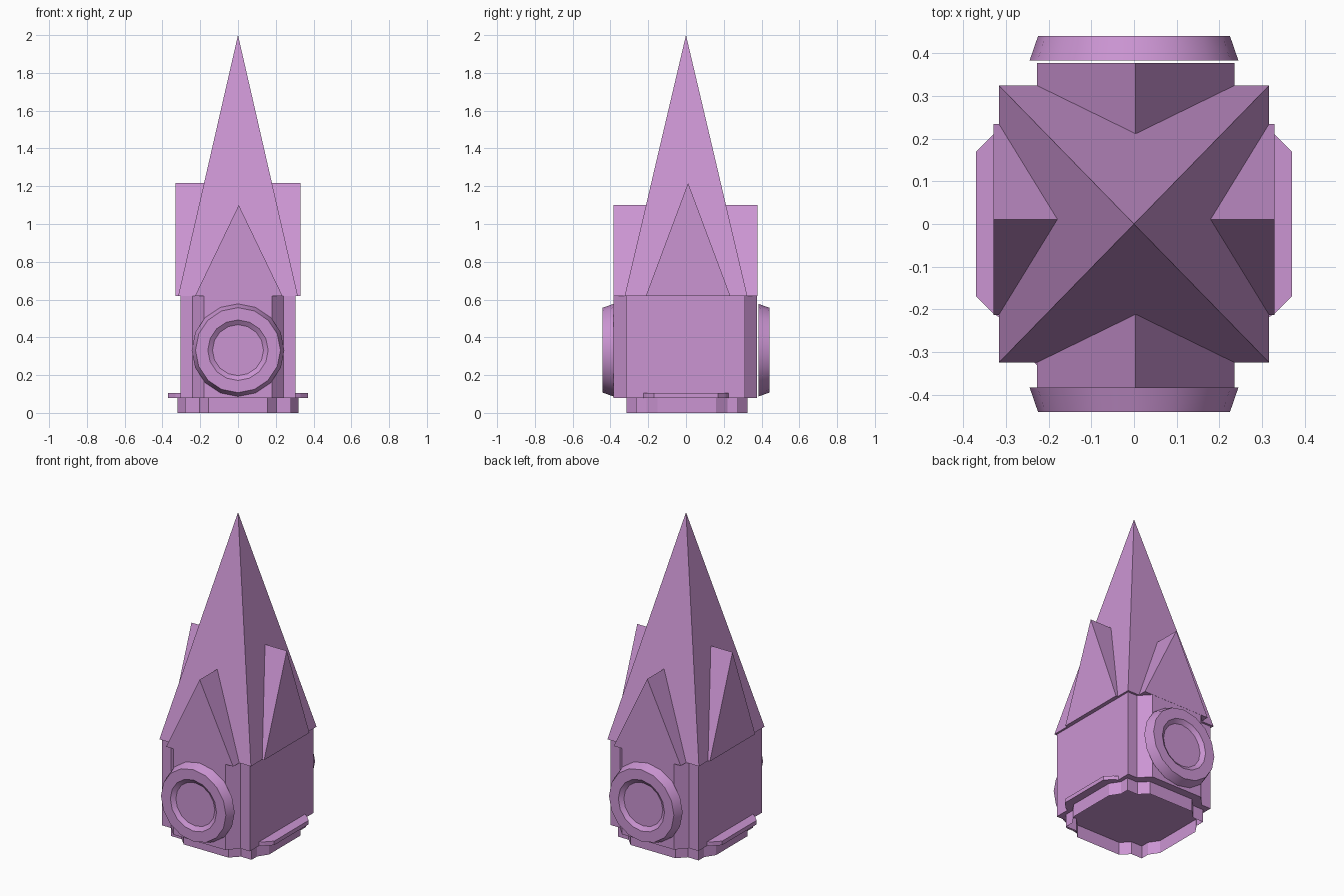
import bpy
import bmesh
from math import cos, sin, pi, radians

if "Cube" in bpy.data.objects:
    bpy.data.objects.remove(bpy.data.objects["Cube"])

mat = bpy.data.materials.new("purple")
mat.diffuse_color = (0.60, 0.30, 0.65, 1)
mat.use_nodes = True
mat.node_tree.nodes["Principled BSDF"].inputs["Base Color"].default_value = mat.diffuse_color


def make(name, verts, faces):
    me = bpy.data.meshes.new(name)
    me.from_pydata(verts, [], faces)
    bm = bmesh.new()
    bm.from_mesh(me)
    bmesh.ops.recalc_face_normals(bm, faces=bm.faces)
    bm.to_mesh(me)
    bm.free()
    me.materials.append(mat)
    ob = bpy.data.objects.new(name, me)
    bpy.context.collection.objects.link(ob)
    return ob


def extrude(name, profile, lo, hi, place, capped=True):
    """Closed profile swept from lo to hi; place maps (u, v, w) to xyz."""
    n = len(profile)
    verts = [place(u, v, w) for w in (lo, hi) for u, v in profile]
    faces = [(i, (i + 1) % n, n + (i + 1) % n, n + i) for i in range(n)]
    faces.append(tuple(range(n, 2 * n)))
    if capped:
        faces.append(tuple(range(n)))
    return make(name, verts, faces)


def four_way(quadrant, dy=0.0):
    """Mirror a +x, -y quadrant outline (front to side) into a full outline."""
    right = quadrant + [(x, -y) for x, y in reversed(quadrant)]
    full = right + [(-x, y) for x, y in reversed(right)]
    return [(x, y + dy) for x, y in full]


def upright(u, v, w):
    return (u, v, w)


# stepped foundation skirt (open underneath) and main walls
extrude("foundation", four_way([(0.155, -0.321), (0.205, -0.27), (0.28, -0.27),
                                (0.28, -0.215), (0.32, -0.155)], 0.005),
        0, 0.08, upright, capped=False)
extrude("walls", four_way([(0.18, -0.380), (0.24, -0.315), (0.305, -0.315)], -0.003),
        0.08, 0.618, upright)

# pyramid spire
a, b, z = 0.317, 0.325, 0.618
make("spire", [(-a, -b, z), (a, -b, z), (a, b, z), (-a, b, z), (0, 0, 2.0)],
     [(0, 1, 2, 3), (0, 1, 4), (1, 2, 4), (2, 3, 4), (3, 0, 4)])

# gables crossing the spire
extrude("front_back_gable", [(-0.228, z), (0.236, z), (0.004, 1.10)],
        -0.385, 0.378, lambda u, v, w: (u, w, v))
extrude("side_gable", [(-0.213, z), (0.235, z), (0.011, 1.217)],
        -0.33, 0.33, lambda u, v, w: (w, u, v))

# side ledges
for side, label in ((1, "right"), (-1, "left")):
    ledge = [(0.29, -0.235), (0.33, -0.21), (0.37, -0.17),
             (0.37, 0.17), (0.33, 0.21), (0.29, 0.235)]
    extrude(label + "_ledge", [(side * x, y) for x, y in ledge], 0.08, 0.105, upright)

# bevelled round windows with a shallow recessed pane, front and back
N = 16
section = [(0.245, 0.383), (0.225, 0.441), (0.16, 0.441), (0.135, 0.422)]
for side, label in ((-1, "front"), (1, "back")):
    verts = [(r * cos(2 * pi * i / N), side * y, 0.332 + r * sin(2 * pi * i / N))
             for r, y in section for i in range(N)]
    faces = [(j * N + i, j * N + (i + 1) % N, (j + 1) * N + (i + 1) % N, (j + 1) * N + i)
             for j in range(3) for i in range(N)]
    faces += [tuple(range(N)), tuple(range(3 * N, 4 * N))]
    ob = make(label + "_window", verts, faces)
    bpy.ops.object.select_all(action='DESELECT')
    ob.select_set(True)
    bpy.context.view_layer.objects.active = ob
    bpy.ops.object.shade_smooth_by_angle(angle=radians(30))
